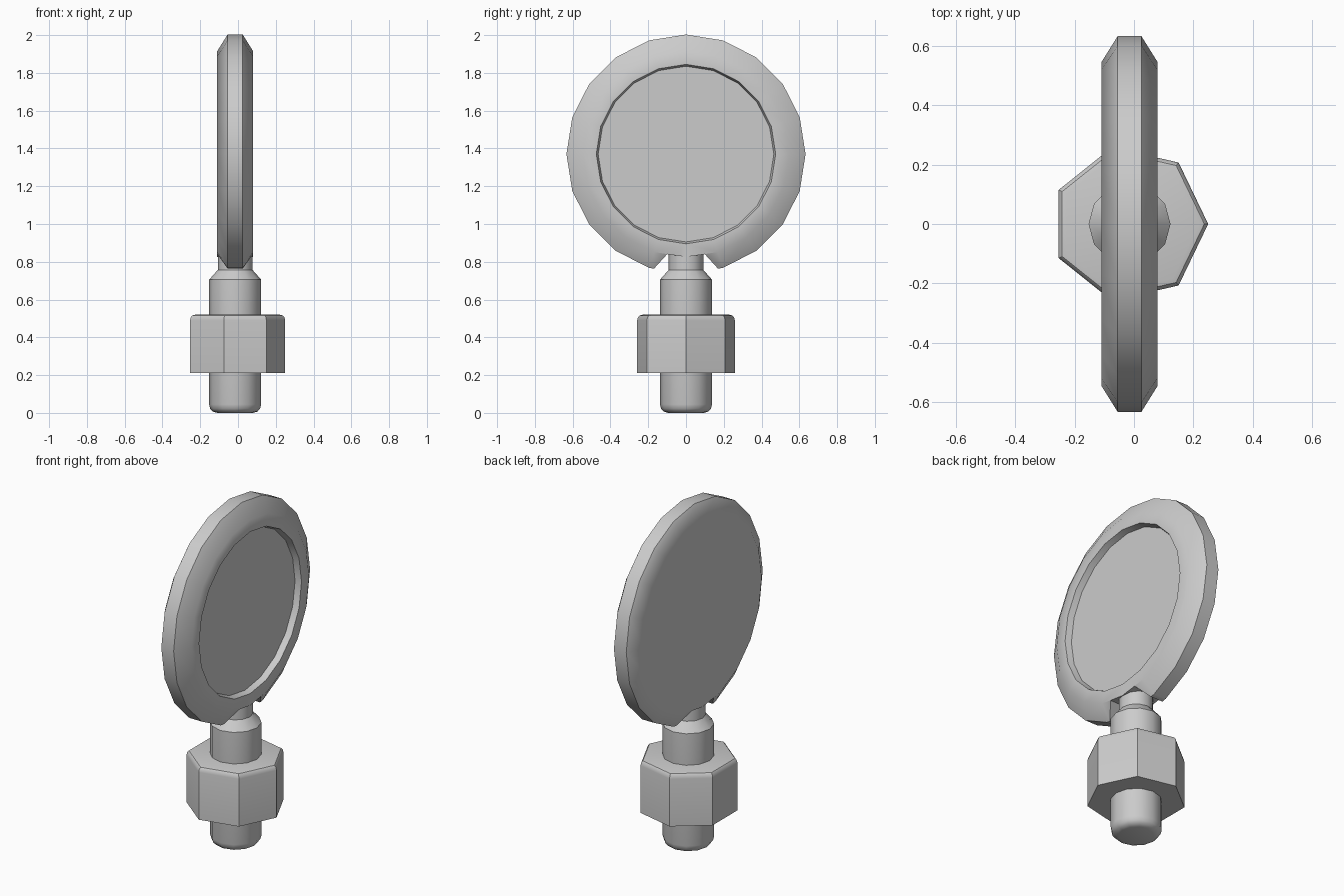
import bpy
import bmesh
import math

if "Cube" in bpy.data.objects:
    bpy.data.objects.remove(bpy.data.objects["Cube"], do_unlink=True)

AXIS = -0.015   # x of the shared stem axis
HUB = 1.37      # height of the disc centre

grey = bpy.data.materials.new("plain grey")
grey.use_nodes = True
COLOUR = (0.6, 0.6, 0.6, 1)
grey.diffuse_color = COLOUR
grey.node_tree.nodes["Principled BSDF"].inputs["Base Color"].default_value = COLOUR


def add_object(name, bm):
    bmesh.ops.recalc_face_normals(bm, faces=bm.faces[:])
    mesh = bpy.data.meshes.new(name)
    bm.to_mesh(mesh)
    bm.free()
    mesh.materials.append(grey)
    obj = bpy.data.objects.new(name, mesh)
    bpy.context.collection.objects.link(obj)
    return obj


def lathe(name, profile, sides, place):
    """Sweep (radius, offset) points round an axis and cap both ends."""
    bm = bmesh.new()
    rings = []
    for radius, offset in profile:
        ring = []
        for i in range(sides):
            a = math.tau * i / sides
            ring.append(bm.verts.new(place(radius * math.cos(a), radius * math.sin(a), offset)))
        rings.append(ring)
    for low, high in zip(rings, rings[1:]):
        for i in range(sides):
            j = (i + 1) % sides
            bm.faces.new((low[i], low[j], high[j], high[i]))
    bm.faces.new(rings[0])
    bm.faces.new(rings[-1])
    return add_object(name, bm)


def upright(u, v, offset):
    return (AXIS + u, v, offset)


def facing_side(u, v, offset):
    return (offset, u, HUB + v)


def smooth(obj, degrees):
    bpy.ops.object.select_all(action="DESELECT")
    obj.select_set(True)
    bpy.context.view_layer.objects.active = obj
    bpy.ops.object.shade_smooth_by_angle(angle=math.radians(degrees))


# Disc: chamfered rim, flat back and a shallow recess on the +x side
disc = lathe("disc", [(0.545, -0.11), (0.633, -0.055), (0.633, 0.025),
                      (0.545, 0.08), (0.475, 0.08), (0.465, 0.045)], 20, facing_side)

# Notch in the rim where the stem enters
bm = bmesh.new()
outline = [(-0.1, 0.84), (0, 0.826), (0.1, 0.84), (0.2, 0.73), (-0.2, 0.73)]
face = bm.faces.new([bm.verts.new((-0.3, y, z)) for y, z in outline])
extruded = bmesh.ops.extrude_face_region(bm, geom=[face])["geom"]
bmesh.ops.translate(bm, vec=(0.6, 0, 0),
                    verts=[v for v in extruded if isinstance(v, bmesh.types.BMVert)])
cutter = add_object("notch_cutter", bm)
cutter.hide_render = True
cutter.hide_set(True)
cut = disc.modifiers.new("notch", "BOOLEAN")
cut.object = cutter
cut.operation = "DIFFERENCE"
cut.solver = "EXACT"
bpy.context.view_layer.objects.active = disc
disc.select_set(True)
bpy.ops.object.modifier_apply(modifier=cut.name)
bpy.data.objects.remove(cutter, do_unlink=True)
smooth(disc, 40)
weighted = disc.modifiers.new("even shading", "WEIGHTED_NORMAL")
weighted.keep_sharp = True

# Stem: rounded foot, straight shaft, chamfered shoulder and thin neck
stem = lathe("stem", [(0.095, 0), (0.118, 0.007), (0.132, 0.022), (0.138, 0.045),
                      (0.138, 0.705), (0.092, 0.757), (0.092, 0.87)], 12, upright)
smooth(stem, 35)

# Nut: seven sides, rounded upper edge and a sharp lower edge
nut = lathe("nut", [(0.265, 0.212), (0.265, 0.49), (0.261, 0.506),
                    (0.252, 0.516), (0.235, 0.52)], 7, upright)
smooth(nut, 35)
